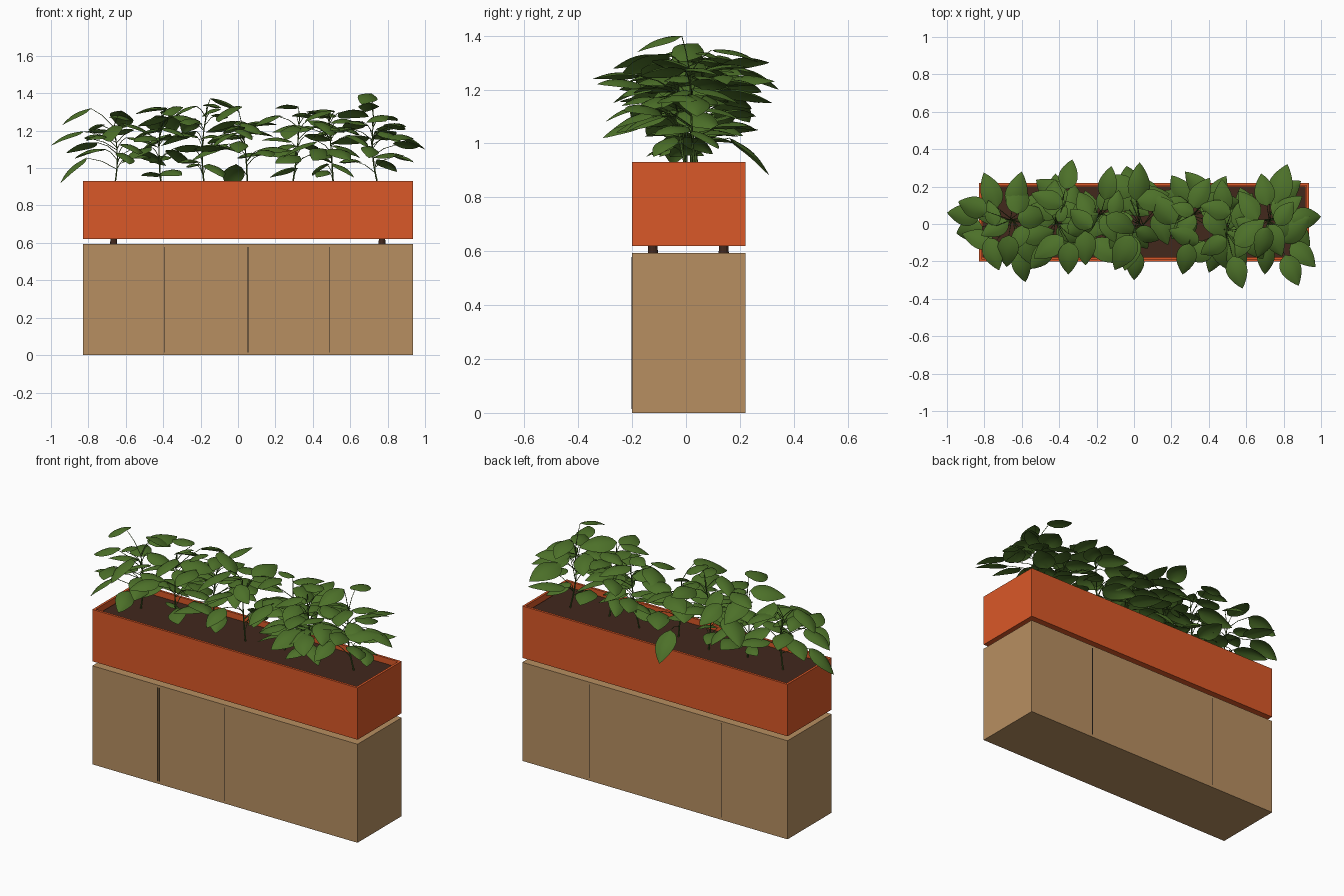
import bpy, bmesh, math, random
from mathutils import Vector, Matrix

random.seed(11)
if "Cube" in bpy.data.objects:
    bpy.data.objects.remove(bpy.data.objects["Cube"])


def material(name, r, g, b):
    m = bpy.data.materials.new(name)
    m.use_nodes = True
    m.diffuse_color = (r, g, b, 1)
    m.node_tree.nodes["Principled BSDF"].inputs["Base Color"].default_value = (r, g, b, 1)
    return m


TAN = material("tan_wood", 0.475, 0.275, 0.119)
ORANGE = material("terracotta", 0.7, 0.098, 0.021)
SOIL = material("dark_soil", 0.054, 0.021, 0.012)
DARK = material("dark_gap", 0.015, 0.012, 0.01)
LEAF = material("leaf_green", 0.073, 0.163, 0.022)
STEM = material("stem_green", 0.06, 0.125, 0.02)


def finish(name, bm, mat):
    mesh = bpy.data.meshes.new(name)
    bm.to_mesh(mesh)
    bm.free()
    mesh.materials.append(mat)
    ob = bpy.data.objects.new(name, mesh)
    bpy.context.collection.objects.link(ob)
    return ob


def box_mesh(lo, hi):
    bm = bmesh.new()
    bmesh.ops.create_cube(bm, size=1)
    lo, hi = Vector(lo), Vector(hi)
    for v in bm.verts:
        v.co = (lo + hi) / 2 + v.co * (hi - lo)
    return bm


def box(name, lo, hi, mat):
    return finish(name, box_mesh(lo, hi), mat)


# Shared footprint of the cabinet and planter
X0, X1, Y0, Y1 = -0.83, 0.936, -0.2, 0.22
CAB, BASE, RIM, EARTH = 0.593, 0.62, 0.932, 0.9

# Cabinet with thin door gaps on the front and back
box("cabinet", (X0, Y0, 0), (X1, Y1, CAB), TAN)


def gap(name, x, y, width, out=0.0008):
    box(name, (x - width / 2, y - out, 0.015), (x + width / 2, y + out, 0.578), DARK)


gap("front_gap_middle", 0.053, Y0, 0.004, 0.0015)
gap("front_gap_left", 0.49, Y0, 0.002)
for x in (-0.395, -0.385):
    gap("front_gap_right", x, Y0, 0.0015)
for x in (0.49, -0.39):
    gap("back_gap", x, Y1, 0.004)

# Short tapered feet under the planter
for x in (-0.665, 0.77):
    for y in (-0.123, 0.14):
        bm = bmesh.new()
        bmesh.ops.create_cone(bm, cap_ends=True, segments=12, radius1=0.019,
                              radius2=0.017, depth=BASE - CAB)
        bmesh.ops.translate(bm, verts=bm.verts, vec=(x, y, (BASE + CAB) / 2))
        finish("planter_foot", bm, SOIL)

# Planter trough: inset the top face and push it down
bm = box_mesh((X0, Y0, BASE), (X1, Y1, RIM))
top = max(bm.faces, key=lambda f: f.calc_center_median().z)
bmesh.ops.inset_region(bm, faces=[top], thickness=0.02)
inner = bmesh.ops.extrude_face_region(bm, geom=[top])["geom"]
bmesh.ops.translate(bm, verts=[g for g in inner if isinstance(g, bmesh.types.BMVert)],
                    vec=(0, 0, -0.08))
bmesh.ops.delete(bm, geom=[top], context="FACES")
finish("planter_trough", bm, ORANGE)
box("soil", (X0 + 0.02, Y0 + 0.02, EARTH - 0.04), (X1 - 0.02, Y1 - 0.02, EARTH), SOIL)

# Foliage is gathered into one leaf mesh and one set of stem curves
leaves = bmesh.new()
stems = bpy.data.curves.new("plant_stems", "CURVE")
stems.dimensions = "3D"
stems.bevel_depth = 1
stems.bevel_resolution = 1
stems.use_fill_caps = True
UP = Vector((0, 0, 1))


def tube(points, r0, r1):
    s = stems.splines.new("POLY")
    s.points.add(len(points) - 1)
    for i, p in enumerate(points):
        s.points[i].co = (*p, 1)
        s.points[i].radius = r0 + (r1 - r0) * i / (len(points) - 1)


def blade(base, tip, width):
    """Pointed, arched leaf from base to tip."""
    length = (tip - base).length
    d = (tip - base).normalized()
    side = (d.cross(UP).normalized() + UP * random.uniform(-0.4, 0.4)).normalized()
    n = side.cross(d)
    rows, cols = 10, (-1, -0.5, 0, 0.5, 1)
    grid = []
    for i in range(rows + 1):
        u = i / rows
        w = width * max(0, math.sin(math.pi * u ** 0.75)) ** 0.85
        rise = 0.1 * length * math.sin(math.pi * u)
        grid.append([leaves.verts.new(base + d * length * u + side * w * v
                                      + n * (rise - 0.3 * w * v * v)) for v in cols])
    for a, b in zip(grid, grid[1:]):
        for j in range(len(cols) - 1):
            leaves.faces.new((a[j], a[j + 1], b[j + 1], b[j]))


class Plant:
    def __init__(self, x, y, height):
        self.root = Vector((x, y, EARTH))
        self.top = Vector((x + random.uniform(-0.04, 0.04), y + random.uniform(-0.03, 0.03), height))
        self.bend = Vector((random.uniform(-0.02, 0.02), random.uniform(-0.02, 0.02), 0))
        tube([self.at(i / 6) for i in range(7)], 0.0045, 0.0025)

    def at(self, t):
        return self.root.lerp(self.top, t) + self.bend * math.sin(math.pi * t)

    def leaf(self, tip, twist):
        flat = Vector((tip.x - self.top.x, tip.y - self.top.y, 0))
        length = min(random.uniform(0.17, 0.225), flat.length * 0.95)
        tilt = 0.75 if tip.z < 0.93 else random.uniform(-0.1, 0.5)
        heading = Matrix.Rotation(twist, 3, "Z") @ flat.normalized()
        base = tip - heading * length * math.cos(tilt) + UP * length * math.sin(tilt)
        t = (base.z - 0.06 - EARTH) / (self.top.z - EARTH)
        node = self.at(max(0.1, min(1, t)))
        mid = node.lerp(base, 0.5) + UP * 0.012
        tube([node, mid, base], 0.0022, 0.0015)
        blade(base, tip, length * random.uniform(0.28, 0.33))


plants = [Plant(x, y, h) for x, y, h in (
    (-0.66, 0.02, 1.22), (-0.41, 0.0, 1.28), (-0.18, 0.04, 1.29), (0.05, 0.0, 1.25),
    (0.29, 0.03, 1.27), (0.51, 0.0, 1.31), (0.75, 0.03, 1.26))]

# Outer leaves that set the outline
for tip in (
        (-1, 0.06, 1.12), (-0.95, -0.05, 0.92), (-0.94, 0.12, 1.23), (-0.6, 0.28, 1.25),
        (-0.58, -0.31, 1.02), (-0.68, -0.23, 1.14), (-0.33, 0.345, 1.2), (-0.42, 0.27, 1.05),
        (-0.12, 0.31, 1.3), (0.03, 0.33, 1.23), (0, -0.3, 1.08), (-0.05, -0.25, 1.2),
        (-0.04, 0.31, 0.88), (0.2, 0.26, 1.1), (0.26, -0.27, 1.15), (0.4, -0.26, 1.04),
        (0.58, -0.345, 1.24), (0.47, 0.24, 1.28), (0.68, 0.27, 1.3), (0.82, 0.32, 1.15),
        (0.88, -0.33, 1.22), (0.97, -0.23, 1.12), (1, 0.04, 1.1), (0.9, 0.15, 1.22),
        (0.66, -0.18, 1.34), (-0.1, -0.1, 1.32), (-0.36, 0.1, 1.3), (0.2, 0.1, 1.32),
        # low leaves resting near the rim
        (-0.52, 0.06, 0.96), (-0.3, -0.14, 0.96), (-0.08, -0.1, 0.95), (0.17, -0.06, 0.95),
        (0.4, 0.1, 0.96), (0.42, -0.15, 0.95), (0.62, -0.12, 0.95), (0.85, 0.12, 0.98)):
    tip = Vector(tip)
    min(plants, key=lambda p: abs(p.root.x - tip.x)).leaf(tip, 0)

# Inner leaves spiral up each stem, scattered off the true radius
for k, plant in enumerate(plants):
    count = 13
    for i in range(count):
        a = i * 2.4 + k + random.uniform(-0.4, 0.4)
        reach = random.uniform(0.15, 0.3)
        x = plant.top.x + reach * math.cos(a)
        y = plant.top.y + reach * math.sin(a)
        z = 1.02 + (plant.top.z - 1.02) * (i / (count - 1)) ** 0.9 + random.uniform(-0.03, 0.03)
        tip = Vector((max(-0.92, min(0.94, x)), max(-0.27, min(0.28, y)), z))
        plant.leaf(tip, random.uniform(-0.6, 0.6))

bmesh.ops.remove_doubles(leaves, verts=leaves.verts, dist=0.0003)
for f in leaves.faces:
    f.smooth = True
finish("plant_leaves", leaves, LEAF)

stems.materials.append(STEM)
stem_object = bpy.data.objects.new("plant_stems", stems)
bpy.context.collection.objects.link(stem_object)
bpy.ops.object.select_all(action="DESELECT")
stem_object.select_set(True)
bpy.context.view_layer.objects.active = stem_object
bpy.ops.object.convert(target="MESH")
